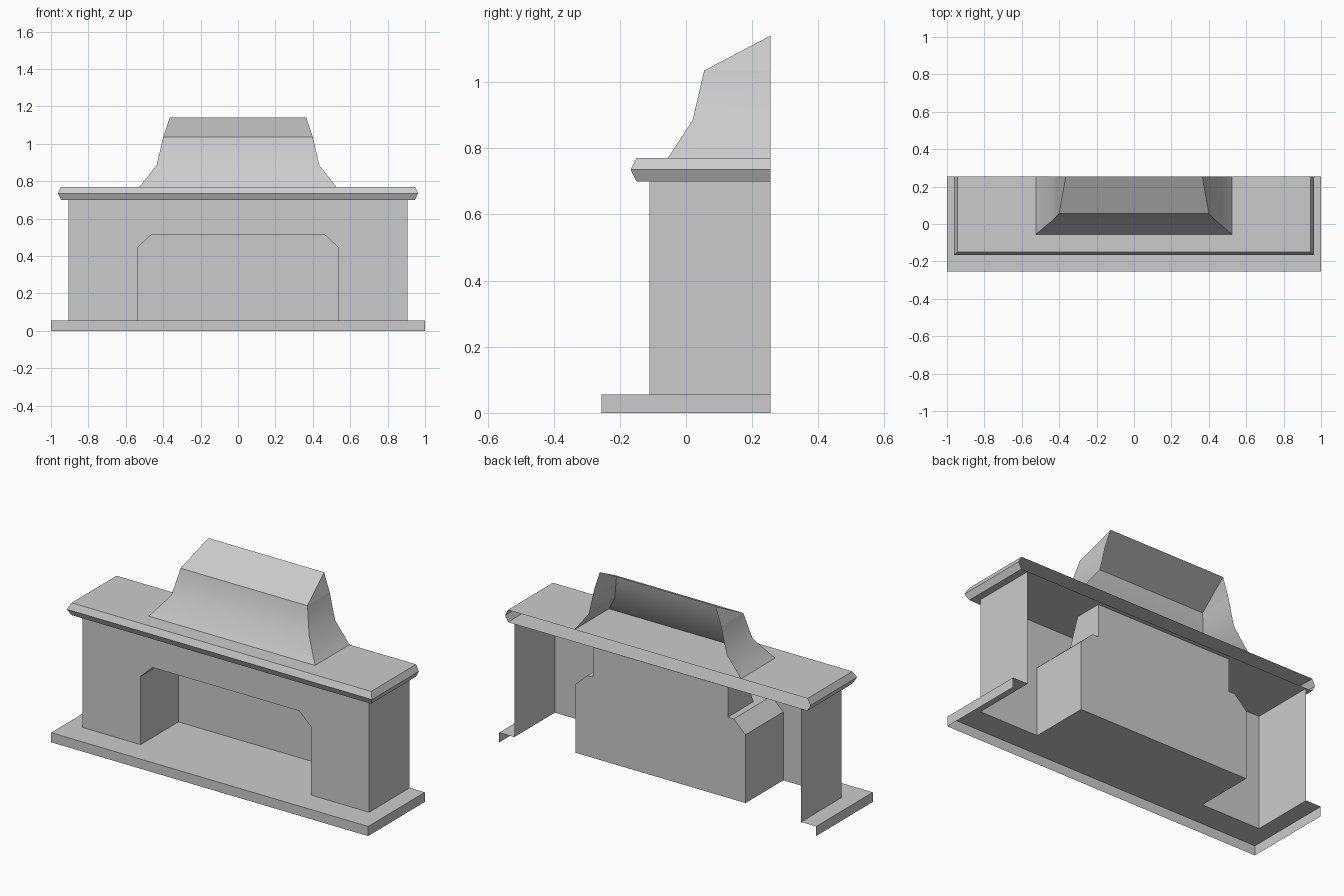
import bpy
import bmesh
import math

cube = bpy.data.objects.get("Cube")
if cube:
    bpy.data.objects.remove(cube, do_unlink=True)

stone = bpy.data.materials.new("grey stone")
stone.use_nodes = True
GREY = (0.6, 0.6, 0.6, 1)
stone.diffuse_color = GREY
stone.node_tree.nodes["Principled BSDF"].inputs["Base Color"].default_value = GREY

BACK = 0.255      # open rear plane
WALL = -0.11      # front of the chimney breast
FIRE = 0.23       # rear of the firebox
FLOOR, TOP = 0.055, 0.70
HALF = 0.905      # half width of the chimney breast
OPEN_W, OPEN_IN = 0.537, 0.462    # opening half widths below and above its bevel
OPEN_Z, OPEN_TOP = 0.445, 0.515
FLUE_W, FLUE_Y, FLUE_TOP_Y = 0.425, 0.0, 0.07


def build(name, faces, smooth=False):
    """Make one object from a list of polygons, merging shared corners."""
    bm = bmesh.new()
    for pts in faces:
        bm.faces.new([bm.verts.new(p) for p in pts])
    bmesh.ops.remove_doubles(bm, verts=bm.verts, dist=0.0005)
    bmesh.ops.recalc_face_normals(bm, faces=bm.faces)
    mesh = bpy.data.meshes.new(name)
    bm.to_mesh(mesh)
    bm.free()
    mesh.materials.append(stone)
    obj = bpy.data.objects.new(name, mesh)
    bpy.context.collection.objects.link(obj)
    if smooth:
        bpy.ops.object.select_all(action="DESELECT")
        obj.select_set(True)
        bpy.context.view_layer.objects.active = obj
        bpy.ops.object.shade_smooth_by_angle(angle=math.radians(32))
    return obj


def ring(half, front, z):
    return [(-half, BACK, z), (-half, front, z), (half, front, z), (half, BACK, z)]


def shell(levels):
    """Three-sided skin, open at the rear, through (half width, front y, z)."""
    rings = [ring(*lv) for lv in levels]
    return [[lo[i], lo[i + 1], hi[i + 1], hi[i]]
            for lo, hi in zip(rings, rings[1:]) for i in range(3)]


def mirrored(faces):
    """The faces plus their copies across x = 0."""
    return faces + [[(-x, y, z) for x, y, z in reversed(f)] for f in faces]


def symmetric(half_outline):
    """Close a right-hand outline with its left-hand reflection."""
    return half_outline + [(-x, y, z) for x, y, z in reversed(half_outline)]


# Base slab: rim and floor, with the floor cut away behind the breast
build("base_rim", shell([(1, -BACK, 0), (1, -BACK, FLOOR)]))
build("base_floor", [symmetric([
    (1, -BACK, FLOOR), (1, BACK, FLOOR), (HALF, BACK, FLOOR), (HALF, WALL, FLOOR),
    (OPEN_W, WALL, FLOOR), (OPEN_W, FIRE, FLOOR)])])

# Chimney breast: front wall with the bevelled opening, and side walls
arch = [(OPEN_W, FLOOR), (OPEN_W, OPEN_Z), (OPEN_IN, OPEN_TOP)]
front = symmetric([(HALF, WALL, TOP), (HALF, WALL, FLOOR)]
                  + [(x, WALL, z) for x, z in arch])
sides = mirrored([[(HALF, WALL, FLOOR), (HALF, BACK, FLOOR),
                   (HALF, BACK, TOP), (HALF, WALL, TOP)]])
build("chimney_breast", [front] + sides)

# Firebox lining: sides, bevels, ceiling around the throat, flue and rear wall
lining = [[(x0, WALL, z0), (x0, FIRE, z0), (x1, FIRE, z1), (x1, WALL, z1)]
          for (x0, z0), (x1, z1) in zip(arch, arch[1:])]
ceiling = [(OPEN_IN, WALL, OPEN_TOP), (OPEN_IN, FIRE, OPEN_TOP),
           (FLUE_W, FIRE, OPEN_TOP), (FLUE_W, FLUE_Y, OPEN_TOP)]
flue_side = [(FLUE_W, FLUE_Y, OPEN_TOP), (FLUE_W, FIRE, OPEN_TOP),
             (FLUE_W, FIRE, TOP), (FLUE_W, FLUE_TOP_Y, TOP)]
flue_front = symmetric([(FLUE_W, FLUE_Y, OPEN_TOP), (FLUE_W, FLUE_TOP_Y, TOP)])
rear = symmetric([(x, FIRE, z) for x, z in arch]
                 + [(FLUE_W, FIRE, OPEN_TOP), (FLUE_W, FIRE, TOP)])
build("firebox", mirrored(lining + [flue_side])
      + [symmetric(ceiling), flue_front, rear])

# Mantel shelf with a pointed edge
mantel = [(0.945, -0.15, TOP), (0.963, -0.167, 0.735), (0.945, -0.15, 0.77)]
build("mantel", shell(mantel) + [ring(*mantel[0]), ring(*mantel[-1])])

# Flared hood, sloping back to the rear plane
build("hood", shell([(0.525, -0.055, 0.77), (0.435, 0.02, 0.885),
                     (0.40, 0.055, 1.035)]), smooth=True)
crown = [(0.40, 0.055, 1.035), (0.40, BACK, 1.035), (0.365, BACK, 1.14)]
build("hood_crown", mirrored([crown]) + [symmetric([crown[0], crown[2]])])
